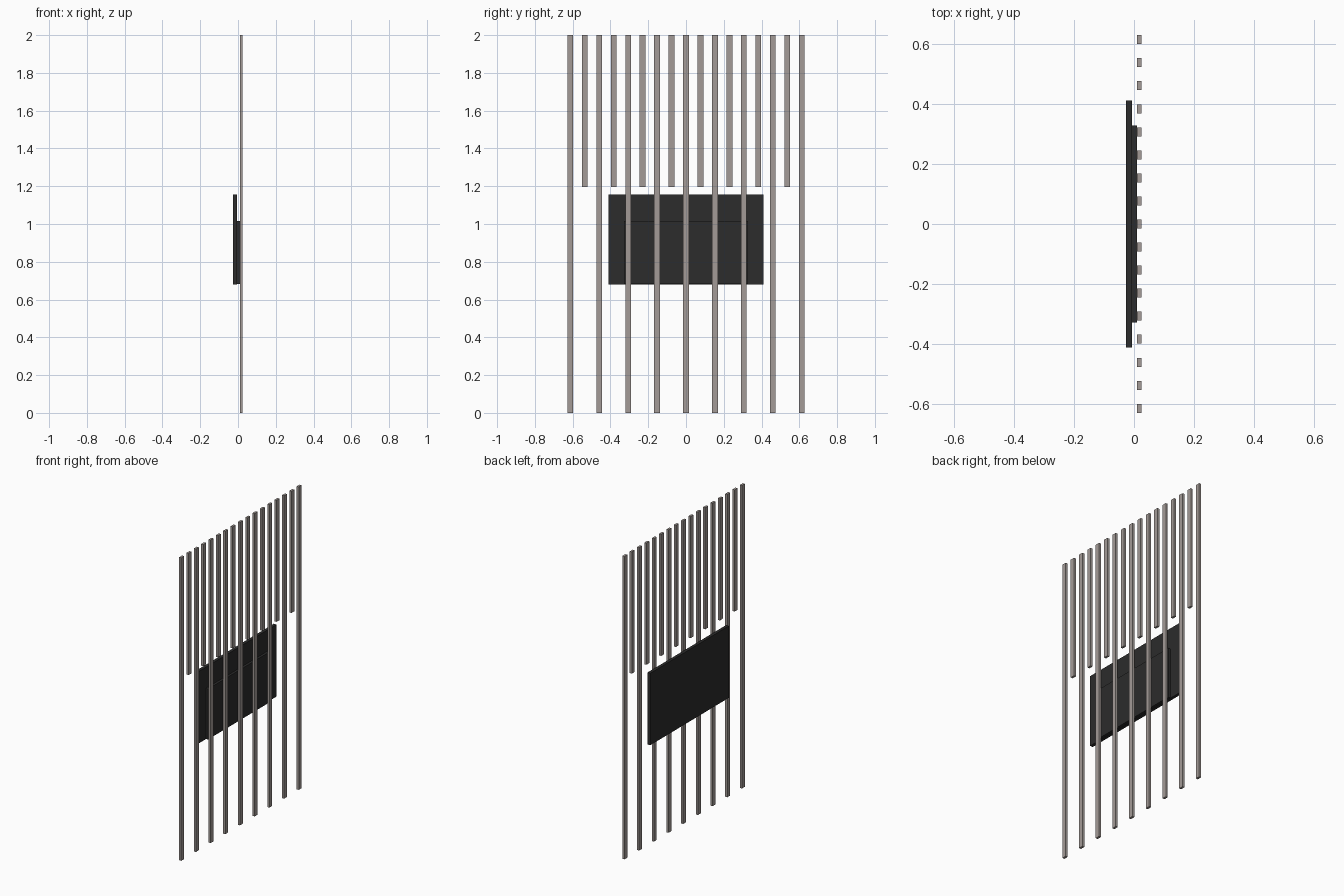
import bpy

if "Cube" in bpy.data.objects:
    bpy.data.objects.remove(bpy.data.objects["Cube"])


def material(name, color):
    mat = bpy.data.materials.new(name)
    mat.diffuse_color = color
    mat.use_nodes = True
    mat.node_tree.nodes["Principled BSDF"].inputs["Base Color"].default_value = mat.diffuse_color
    return mat


def box(name, x, y, z, mat):
    """Box from (min, max) ranges on each axis."""
    bpy.ops.mesh.primitive_cube_add(size=1, location=[sum(r) / 2 for r in (x, y, z)])
    ob = bpy.context.object
    ob.name = name
    ob.scale = [r[1] - r[0] for r in (x, y, z)]
    bpy.ops.object.transform_apply(location=False, rotation=False, scale=True)
    ob.data.materials.append(mat)
    return ob


wood = material("slat_wood", (0.37, 0.33, 0.31, 1))
black = material("screen_black", (0.025, 0.025, 0.025, 1))

# Vertical slats: full height alternating with short ones hanging from the top
COUNT, SPAN, WIDTH = 17, 0.613, 0.03
for i in range(COUNT):
    y = -SPAN + 2 * SPAN * i / (COUNT - 1)
    full = i % 2 == 0
    box("long_slat" if full else "short_slat", (0.01, 0.025),
        (y - WIDTH / 2, y + WIDTH / 2), (0 if full else 1.197, 2), wood)

# Flat television panel facing -x, with its thicker rear housing
box("screen_panel", (-0.026, -0.006), (-0.41, 0.41), (0.68, 1.155), black)
box("rear_housing", (-0.006, 0.01), (-0.327, 0.327), (0.682, 1.015), black)
